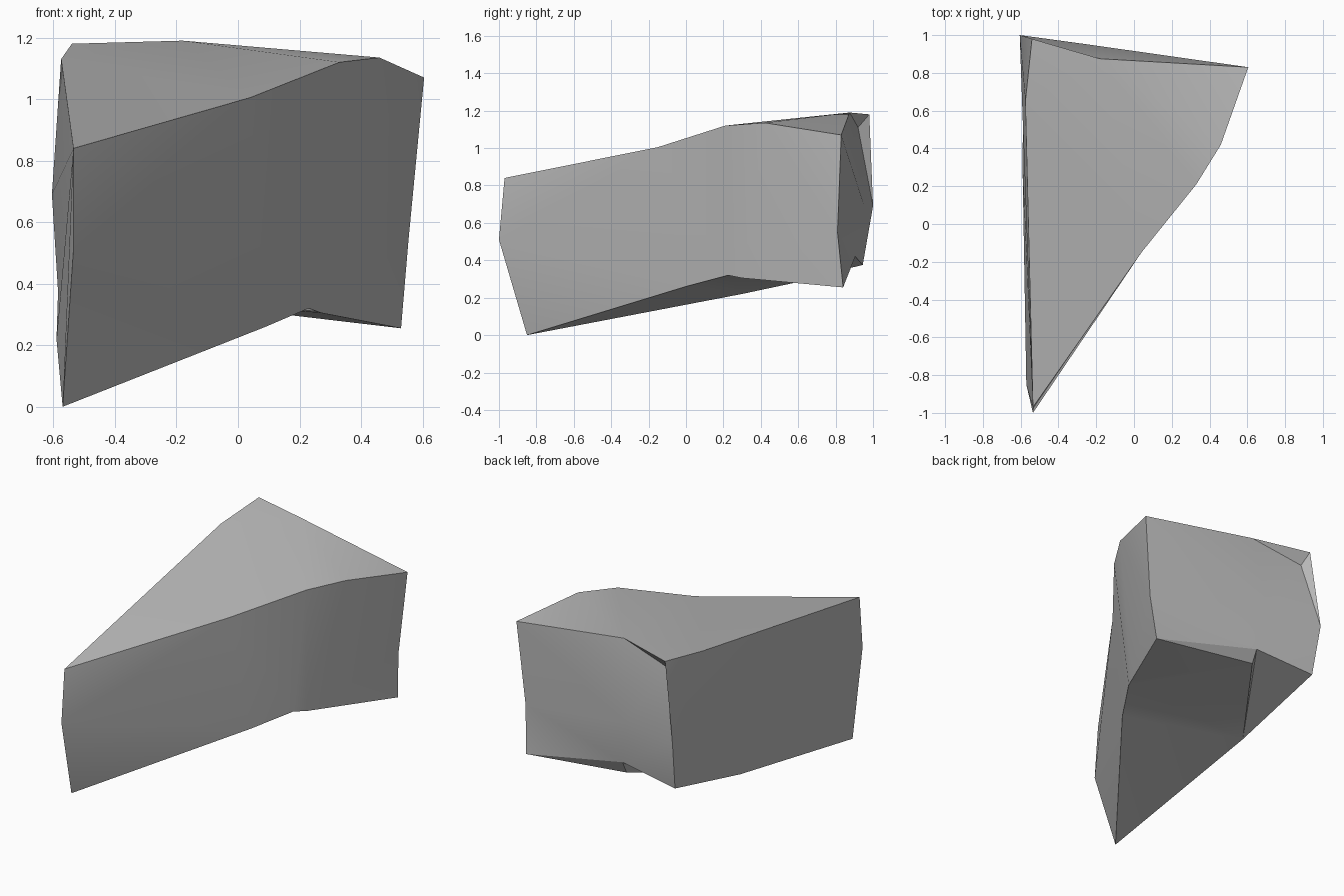
import bpy
import bmesh

default_cube = bpy.data.objects.get("Cube")
if default_cube:
    bpy.data.objects.remove(default_cube, do_unlink=True)

# Single stone colour
stone = bpy.data.materials.new("stone_grey")
stone.use_nodes = True
grey = (0.5, 0.5, 0.5, 1)
stone.diffuse_color = grey
stone.node_tree.nodes["Principled BSDF"].inputs["Base Color"].default_value = grey

# Named corners of the wedge-shaped boulder
corners = {
    # pointed front end
    "front_top": (-.535, -.97, .84),
    "front_middle": (-.535, -1, .51),
    "front_foot": (-.57, -.85, 0),
    # rim of the long diagonal face
    "rim_near": (.04, -.15, 1.005),
    "rim_bend": (.33, .21, 1.12),
    "rim_far": (.46, .42, 1.135),
    "base_near": (.09, 0, .26),
    "base_bend": (.23, .225, .32),
    "base_far": (.27, .3, .305),
    # rear corner on the left
    "tail_top": (.605, .83, 1.07),
    "tail_middle": (.555, .81, .55),
    "tail_foot": (.53, .84, .255),
    # back face, with a chipped ledge above and below
    "back_peak": (-.18, .875, 1.19),
    "back_bulge": (-.24, .95, .7),
    "chip_upper": (-.19, .905, .42),
    "chip_lower": (-.19, .865, .34),
    "ledge_tip": (-.54, .98, 1.18),
    "ledge_under": (-.52, .92, 1.11),
    # flat right side
    "side_top": (-.575, .65, 1.13),
    "side_back": (-.605, 1, .69),
    "side_low": (-.585, .945, .375),
    "side_base": (-.59, .3, .22),
}

bm = bmesh.new()
vert = {name: bm.verts.new(co) for name, co in corners.items()}


def facet(*names):
    bm.faces.new([vert[n] for n in names])


def fan(centre, ring):
    """Triangles from one corner to each step of a ring of neighbours."""
    names = ring.split()
    for first, second in zip(names, names[1:]):
        facet(centre, first, second)


# Diagonal face and pointed front
fan("front_middle", "front_foot base_near rim_near front_top")
facet("rim_near", "base_near", "base_bend", "rim_bend")
facet("rim_bend", "base_bend", "base_far", "rim_far")
# Rear corner and most of the back
fan("tail_middle", "tail_foot base_far rim_far tail_top back_bulge chip_upper tail_foot")
# Top and upper ledge
fan("back_peak", "side_top rim_near rim_bend rim_far tail_top back_bulge "
    "ledge_under ledge_tip side_top")
# Flat right side
fan("front_top", "front_middle front_foot side_base side_low side_back side_top rim_near")
fan("side_back", "side_top ledge_tip ledge_under back_bulge chip_upper side_low")
# Underside and lower chip
fan("side_base", "front_foot base_near base_bend chip_lower chip_upper side_low")
fan("chip_lower", "chip_upper tail_foot base_far base_bend")

bmesh.ops.recalc_face_normals(bm, faces=bm.faces[:])
mesh = bpy.data.meshes.new("boulder")
bm.to_mesh(mesh)
bm.free()
mesh.materials.append(stone)

boulder = bpy.data.objects.new("boulder", mesh)
bpy.context.collection.objects.link(boulder)

# Soft shading across gentle bends, crisp at the main edges
bpy.ops.object.select_all(action="DESELECT")
boulder.select_set(True)
bpy.context.view_layer.objects.active = boulder
bpy.ops.object.shade_smooth_by_angle()
